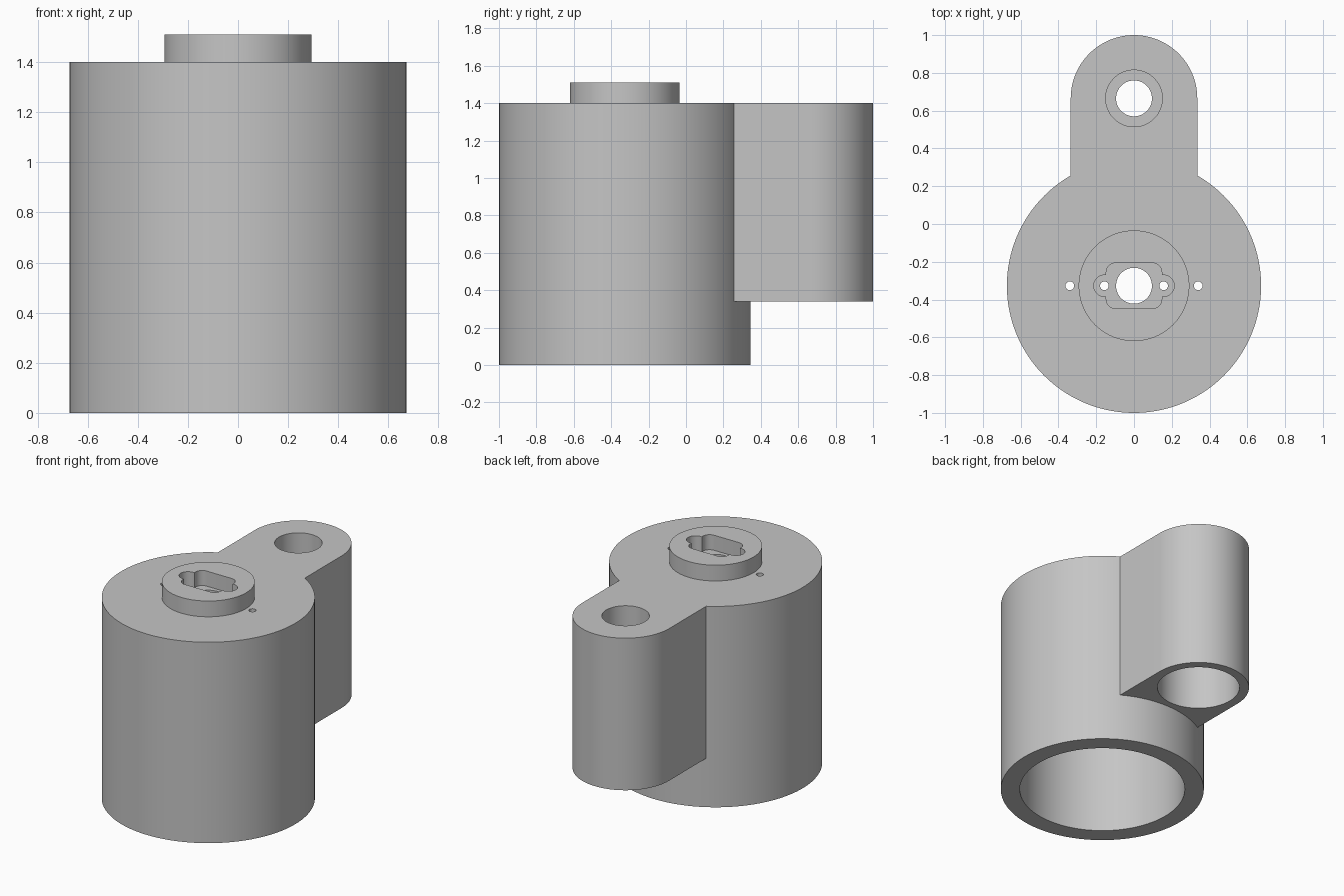
import bpy
import bmesh
from math import sin, cos, pi, radians

if "Cube" in bpy.data.objects:
    bpy.data.objects.remove(bpy.data.objects["Cube"])

grey = bpy.data.materials.new("plain grey")
grey.use_nodes = True
colour = (0.56, 0.56, 0.56, 1)
grey.diffuse_color = colour
grey.node_tree.nodes["Principled BSDF"].inputs["Base Color"].default_value = colour

MAIN_Y, ARM_Y = -0.327, 0.665
TOP, BOSS_TOP = 1.4, 1.51


def rounded(cx, cy, hx, hy, r, steps):
    """Outline of a rectangle with rounded corners; a circle when hx = hy = r."""
    pts = []
    for k, (sx, sy) in enumerate([(1, 1), (-1, 1), (-1, -1), (1, -1)]):
        for i in range(steps + 1):
            a = (k + i / steps) * pi / 2
            p = (cx + sx * (hx - r) + r * cos(a), cy + sy * (hy - r) + r * sin(a))
            if not pts or abs(p[0] - pts[-1][0]) + abs(p[1] - pts[-1][1]) > 1e-5:
                pts.append(p)
    if abs(pts[0][0] - pts[-1][0]) + abs(pts[0][1] - pts[-1][1]) < 1e-5:
        pts.pop()
    return pts


def prism(name, outline, z0, z1):
    bm = bmesh.new()
    face = bm.faces.new([bm.verts.new((x, y, z0)) for x, y in outline])
    top = bmesh.ops.extrude_face_region(bm, geom=[face])["geom"]
    bmesh.ops.translate(bm, vec=(0, 0, z1 - z0),
                        verts=[g for g in top if isinstance(g, bmesh.types.BMVert)])
    bmesh.ops.recalc_face_normals(bm, faces=bm.faces)
    mesh = bpy.data.meshes.new(name)
    bm.to_mesh(mesh)
    bm.free()
    mesh.materials.append(grey)
    obj = bpy.data.objects.new(name, mesh)
    bpy.context.collection.objects.link(obj)
    return obj


def cylinder(name, x, y, r, z0, z1, steps=32):
    return prism(name, rounded(x, y, r, r, r, steps), z0, z1)


def combine(target, tool, operation):
    mod = target.modifiers.new(tool.name, "BOOLEAN")
    mod.operation, mod.solver, mod.object = operation, "EXACT", tool
    bpy.context.view_layer.objects.active = target
    bpy.ops.object.modifier_apply(modifier=mod.name)
    bpy.data.objects.remove(tool)


# Solid housing: main barrel, rear arm and raised boss
housing = cylinder("housing", 0, MAIN_Y, 0.673, 0, TOP)
arm_back, arm_front = 1.0, -0.3
arm = prism("rear_arm", [(-0.335, arm_front), (0.335, arm_front)] +
            [(0.335 * cos(i * pi / 64), ARM_Y + 0.335 * sin(i * pi / 64))
             for i in range(65)], 0.34, TOP)
combine(housing, arm, "UNION")
combine(housing, cylinder("boss", 0, MAIN_Y, 0.293, TOP - 0.05, BOSS_TOP), "UNION")

# Large bores open at the bottom, shaft holes and the arm counterbore
cuts = [
    cylinder("main_bore", 0, MAIN_Y, 0.547, -0.1, 1.26),
    cylinder("main_shaft_hole", 0, MAIN_Y, 0.095, 1.2, 1.6, 16),
    cylinder("arm_bore", 0, ARM_Y, 0.272, 0.2, 1.1),
    cylinder("arm_shaft_hole", 0, ARM_Y, 0.095, 1.0, 1.3, 16),
    cylinder("arm_counterbore", 0, ARM_Y, 0.15, 1.2, 1.5, 24),
]

# Recess in the boss with an ear on each side
cuts.append(prism("recess", rounded(0, MAIN_Y, 0.147, 0.121, 0.05, 8), 1.405, 1.6))
cuts.append(prism("recess_ears", rounded(0, MAIN_Y, 0.213, 0.057, 0.057, 12), 1.405, 1.6))

# Screw holes in the recess ears and beside the boss
for side in (-1, 1):
    for x in (0.157, 0.34):
        cuts.append(cylinder("screw_hole", side * x, MAIN_Y, 0.023, 1.2, 1.6, 6))

for cut in cuts:
    combine(housing, cut, "DIFFERENCE")

# Smooth walls with sharp rims
bpy.ops.object.select_all(action="DESELECT")
housing.select_set(True)
bpy.context.view_layer.objects.active = housing
bpy.ops.object.shade_smooth_by_angle(angle=radians(30))
